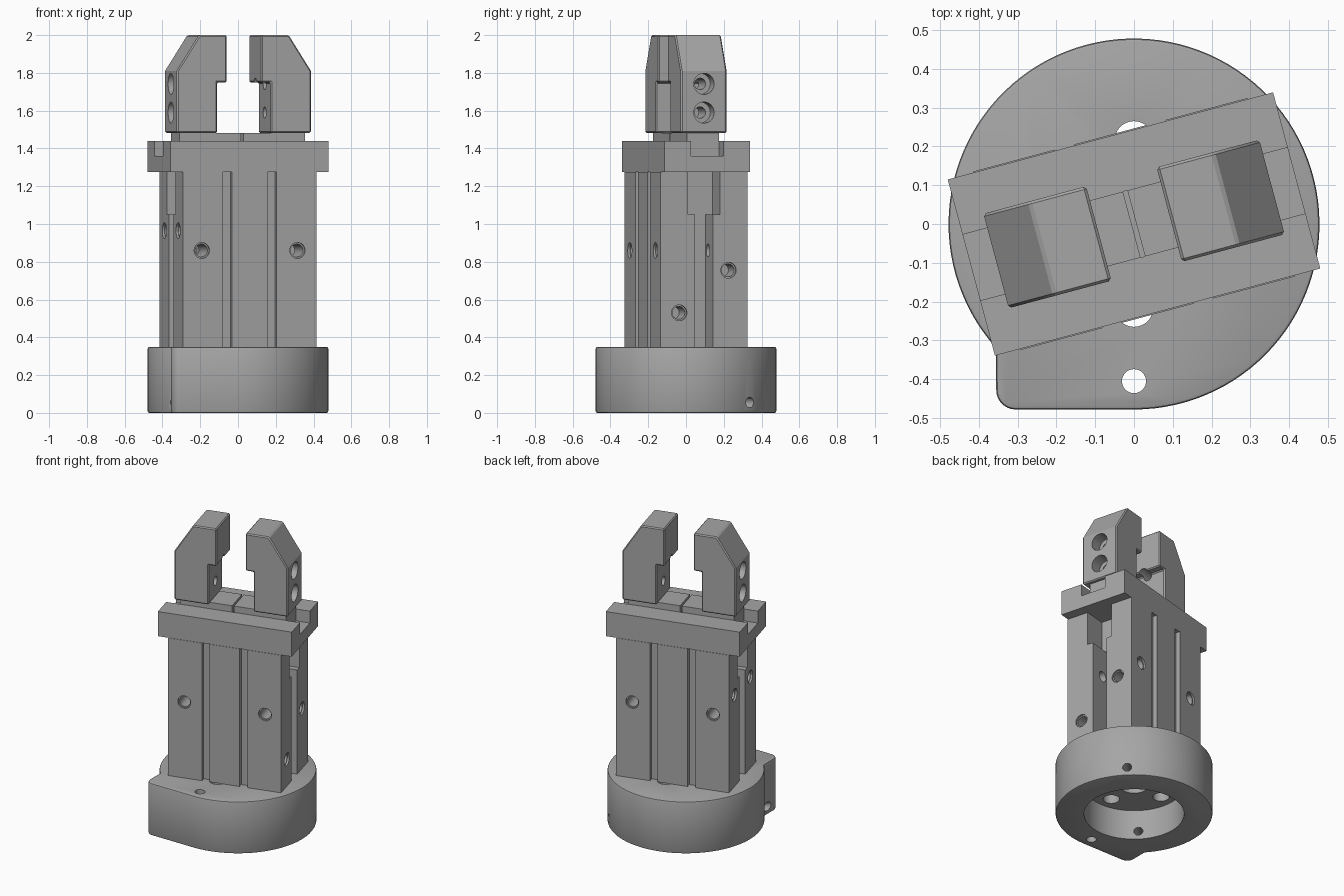
import bpy, bmesh, math
from mathutils import Vector

if "Cube" in bpy.data.objects:
    bpy.data.objects.remove(bpy.data.objects["Cube"], do_unlink=True)

TURN = math.radians(15)      # the gripper sits turned on its base

metal = bpy.data.materials.new("grey metal")
metal.use_nodes = True
GREY = (0.38, 0.38, 0.38, 1)
metal.diffuse_color = GREY
metal.node_tree.nodes["Principled BSDF"].inputs["Base Color"].default_value = GREY


def add_object(name, bm):
    bmesh.ops.recalc_face_normals(bm, faces=bm.faces)
    mesh = bpy.data.meshes.new(name)
    bm.to_mesh(mesh)
    bm.free()
    obj = bpy.data.objects.new(name, mesh)
    bpy.context.collection.objects.link(obj)
    mesh.materials.append(metal)
    return obj


def prism(name, points, direction):
    """Extrude a closed outline of 3D points along a vector."""
    bm = bmesh.new()
    face = bm.faces.new([bm.verts.new(p) for p in points])
    new = bmesh.ops.extrude_face_region(bm, geom=[face])["geom"]
    bmesh.ops.translate(bm, vec=direction,
                        verts=[g for g in new if isinstance(g, bmesh.types.BMVert)])
    return add_object(name, bm)


def box(name, x0, x1, y0, y1, z0, z1):
    return prism(name, [(x0, y0, z0), (x1, y0, z0), (x1, y1, z0), (x0, y1, z0)],
                 (0, 0, z1 - z0))


def rod(start, end, radius, sides=32):
    """Cylinder between two points."""
    start, end = Vector(start), Vector(end)
    axis = end - start
    bm = bmesh.new()
    bmesh.ops.create_cone(bm, cap_ends=True, segments=sides, radius1=radius,
                          radius2=radius, depth=axis.length)
    bm.transform(axis.to_track_quat('Z', 'Y').to_matrix().to_4x4())
    bmesh.ops.translate(bm, vec=(start + end) / 2, verts=bm.verts)
    return add_object("cutter", bm)


def apply(obj, mod):
    bpy.context.view_layer.objects.active = obj
    bpy.ops.object.modifier_apply(modifier=mod.name)


def bevel(obj, width, angle, segments=1):
    mod = obj.modifiers.new("bevel", 'BEVEL')
    mod.width, mod.segments = width, segments
    mod.limit_method, mod.angle_limit = 'ANGLE', math.radians(angle)
    apply(obj, mod)


def cut(obj, *cutters):
    for c in cutters:
        mod = obj.modifiers.new("cut", 'BOOLEAN')
        mod.operation, mod.solver, mod.object = 'DIFFERENCE', 'EXACT', c
        apply(obj, mod)
        bpy.data.objects.remove(c, do_unlink=True)


def drill(obj, mouth, inward, depth, radius, mouth_radius, mouth_depth):
    """Stepped hole: a wide mouth and a narrower bore."""
    p, d = Vector(mouth), Vector(inward)
    cut(obj, rod(p - d * 0.02, p + d * mouth_depth, mouth_radius),
        rod(p - d * 0.01, p + d * depth, radius))


def finish(obj, turn=TURN):
    bpy.ops.object.select_all(action='DESELECT')
    obj.select_set(True)
    bpy.context.view_layer.objects.active = obj
    bpy.ops.object.shade_smooth_by_angle(angle=math.radians(25))
    obj.rotation_euler.z = turn


# Round base with one squared corner
R = 0.478
outline = []
for i in range(97):
    a = math.radians(-90 + 312 * i / 96)
    outline.append((R * math.cos(a), R * math.sin(a), 0))
for i in range(9):
    a = math.radians(180 + 90 * i / 8)
    outline.append((-0.305 + 0.05 * math.cos(a), -0.428 + 0.05 * math.sin(a), 0))
base = prism("base", outline, (0, 0, 0.35))
bevel(base, 0.009, 60, 2)
cut(base, rod((0, 0, -0.1), (0, 0, 0.2), 0.305, 64),        # bore from below
    rod((0, 0, 0.1), (0, 0, 0.5), 0.09),                    # centre hole
    rod((0, -0.405, -0.1), (0, -0.405, 0.5), 0.031),        # locating hole
    rod((-0.6, -0.6, 0.055), (0.6, 0.6, 0.055), 0.028))     # clamp screw holes
for x, y in ((0, 0.215), (0, -0.215), (0.215, 0), (-0.215, 0)):
    cut(base, rod((x, y, 0.1), (x, y, 0.5), 0.05))
finish(base, 0)

# Main body with grooves, end slots and threaded holes
L, W = 0.366, 0.238
body = box("body", -L, L, -W, W, 0.35, 1.275)
for s in (-1, 1):
    for g in (-0.122, 0.122):
        y0, y1 = sorted((s * (W - 0.03), s * (W + 0.05)))
        cut(body, box("cutter", g - 0.025, g + 0.025, y0, y1, 0.3, 1.35))
    x0, x1 = sorted((s * 0.216, s * 0.45))
    cut(body, box("cutter", x0, x1, -0.05, 0.05, 0.3, 1.1))
    cut(body, box("cutter", x0, x1, -0.088, 0.088, 1.05, 1.35))
    for x in (-0.262, 0.262):
        drill(body, (x, s * W, 0.86), (0, -s, 0), 0.22, 0.034, 0.042, 0.012)
for s, y, z in ((1, 0.135, 0.755), (1, -0.135, 0.53), (-1, 0.14, 0.965), (-1, -0.14, 0.965)):
    drill(body, (s * L, y, z), (-s, 0, 0), 0.13, 0.034, 0.042, 0.012)
finish(body)

# Guide plate with a lengthwise channel
plate = box("guide_plate", -0.434, 0.434, -0.235, 0.235, 1.275, 1.44)
cut(plate, box("cutter", -0.6, 0.6, -0.088, 0.088, 1.36, 1.6))
finish(plate)

# Sliders and jaws, one pair per side
for side, s in (("left", 1), ("right", -1)):
    x0, x1 = sorted((s * 0.006, s * 0.344))
    finish(box(side + "_slider", x0, x1, -0.088, 0.088, 1.36, 1.483))
    profile = [(0.146, 1.483), (0.368, 1.483), (0.368, 1.81), (0.246, 2.0),
               (0.094, 2.0), (0.094, 1.75), (0.146, 1.75)]
    jaw = prism(side + "_jaw", [(s * x, -0.126, z) for x, z in profile], (0, 0.252, 0))
    bevel(jaw, 0.007, 40)
    for z in (1.59, 1.742):
        drill(jaw, (s * 0.368, 0, z), (-s, 0, 0), 0.35, 0.03, 0.056, 0.08)
    finish(jaw)
